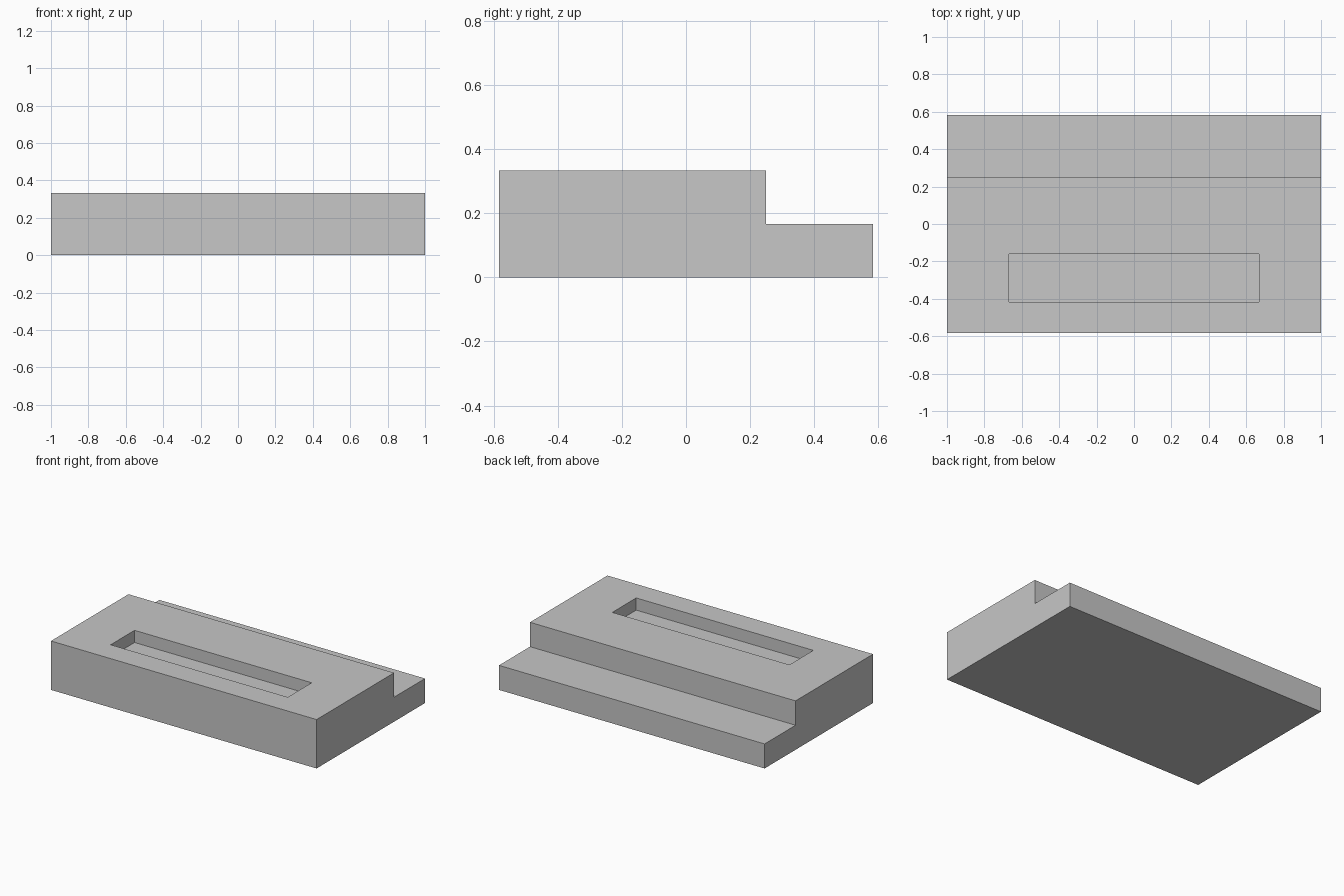
import bpy
import bmesh
from mathutils import Vector

cube = bpy.data.objects.get("Cube")
if cube:
    bpy.data.objects.remove(cube, do_unlink=True)

# Plain grey material
GREY = (0.57, 0.57, 0.57, 1.0)
grey = bpy.data.materials.new("plain grey")
grey.use_nodes = True
grey.diffuse_color = GREY
grey.node_tree.nodes["Principled BSDF"].inputs["Base Color"].default_value = GREY

# Main dimensions
HALF_X, HALF_Y = 1.0, 0.583
STEP_Y, STEP_Z, TOP_Z = 0.25, 0.167, 0.333
SLOT_X, SLOT_FRONT, SLOT_BACK, SLOT_DEPTH = 0.667, -0.417, -0.16, 0.083

bm = bmesh.new()

# Stepped side profile, extruded across the width
profile = [(-HALF_Y, 0), (HALF_Y, 0), (HALF_Y, STEP_Z),
           (STEP_Y, STEP_Z), (STEP_Y, TOP_Z), (-HALF_Y, TOP_Z)]
side = bm.faces.new([bm.verts.new((-HALF_X, y, z)) for y, z in profile])
result = bmesh.ops.extrude_face_region(bm, geom=[side], use_keep_orig=True)
moved = [v for v in result["geom"] if isinstance(v, bmesh.types.BMVert)]
bmesh.ops.translate(bm, verts=moved, vec=(2 * HALF_X, 0, 0))
bmesh.ops.recalc_face_normals(bm, faces=bm.faces)

# Rectangular slot: inset the top face, fit the inset to size, then sink it
top = max(bm.faces, key=lambda f: f.calc_center_median().z)
bmesh.ops.inset_individual(bm, faces=[top], thickness=0.1)
middle = top.calc_center_median()
for v in top.verts:
    v.co = Vector((SLOT_X if v.co.x > middle.x else -SLOT_X,
                   SLOT_BACK if v.co.y > middle.y else SLOT_FRONT, TOP_Z))
floor = bmesh.ops.extrude_discrete_faces(bm, faces=[top])["faces"][0]
bmesh.ops.translate(bm, verts=floor.verts, vec=(0, 0, -SLOT_DEPTH))
bmesh.ops.recalc_face_normals(bm, faces=bm.faces)

mesh = bpy.data.meshes.new("stepped_block")
bm.to_mesh(mesh)
bm.free()
mesh.materials.append(grey)
block = bpy.data.objects.new("stepped_block", mesh)
bpy.context.collection.objects.link(block)
